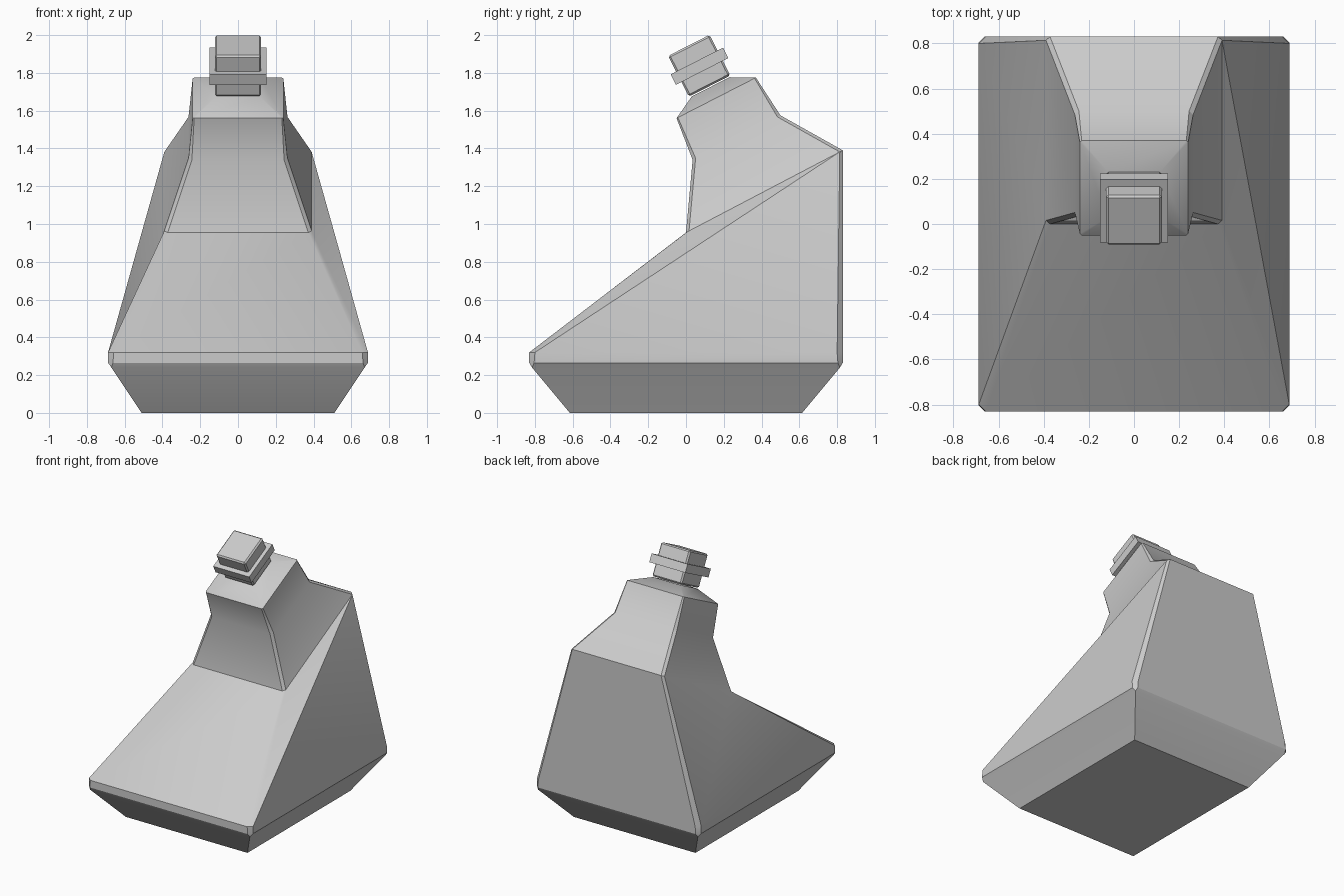
import bpy, bmesh, math
from mathutils import Vector, Matrix

if "Cube" in bpy.data.objects:
    bpy.data.objects.remove(bpy.data.objects["Cube"])


def finish(bm, name):
    bmesh.ops.remove_doubles(bm, verts=bm.verts, dist=0.0005)
    bmesh.ops.recalc_face_normals(bm, faces=bm.faces)
    mesh = bpy.data.meshes.new(name)
    bm.to_mesh(mesh)
    bm.free()
    obj = bpy.data.objects.new(name, mesh)
    bpy.context.collection.objects.link(obj)
    return obj


def ring(bm, hx, front, back, c):
    """Tilted rectangle between front and back (y, z), with corners cut by c."""
    f, b = Vector((0, *front)), Vector((0, *back))
    d = (b - f).normalized() * c
    right = [(hx, f + d), (hx, b - d), (hx - c, b)]
    pts = right + [(-x, p) for x, p in reversed(right)] + [(-(hx - c), f), (hx - c, f)]
    return [bm.verts.new((x, p.y, p.z)) for x, p in pts]


# Bottle body: half width, front (y, z), back (y, z), corner cut
sections = [
    (0.51, (-0.615, 0.0), (0.615, 0.0), 0),
    (0.67, (-0.815, 0.24), (0.815, 0.24), 0),
    (0.688, (-0.83, 0.265), (0.83, 0.265), 0.026),
    (0.688, (-0.83, 0.32), (0.83, 0.32), 0.03),
    (0.39, (0.0, 0.955), (0.83, 1.39), 0.018),
    (0.262, (0.035, 1.34), (0.50, 1.575), 0.018),
    (0.24, (-0.05, 1.56), (0.37, 1.775), 0.008),
    (0.115, (0.03, 1.675), (0.23, 1.777), 0),
]
bm = bmesh.new()
rings = [ring(bm, *s) for s in sections]
for lo, up in zip(rings, rings[1:]):
    for i in range(8):
        j = (i + 1) % 8
        if i == 0:      # right side folds from lower front to upper back
            faces = [(lo[0], lo[1], up[1]), (lo[0], up[1], up[0])]
        elif i == 3:    # left side mirrors the fold
            faces = [(lo[3], lo[4], up[3]), (lo[4], up[4], up[3])]
        else:
            faces = [(lo[i], lo[j], up[j], up[i])]
        for f in faces:
            bm.faces.new(f)
bm.faces.new(rings[0][::-1])
bm.faces.new(rings[-1])
body = finish(bm, "bottle_body")
bpy.context.view_layer.objects.active = body
body.select_set(True)
bpy.ops.object.shade_smooth_by_angle(angle=math.radians(30))


# Stopper and its collar, both tilted forward
def tilted_box(name, size, offset, bevel):
    bm = bmesh.new()
    bmesh.ops.create_cube(bm, size=1)
    bmesh.ops.scale(bm, vec=size, verts=bm.verts)
    bmesh.ops.translate(bm, vec=(0, 0, offset), verts=bm.verts)
    tilt = Matrix.Translation((0, 0.07, 1.838)) @ Matrix.Rotation(math.radians(27), 4, 'X')
    bm.transform(tilt)
    obj = finish(bm, name)
    if bevel:
        mod = obj.modifiers.new("edge", 'BEVEL')
        mod.width = bevel
        mod.segments = 1


tilted_box("stopper", (0.246, 0.246, 0.242), 0, 0.01)
tilted_box("stopper_collar", (0.302, 0.312, 0.062), -0.003, 0)
